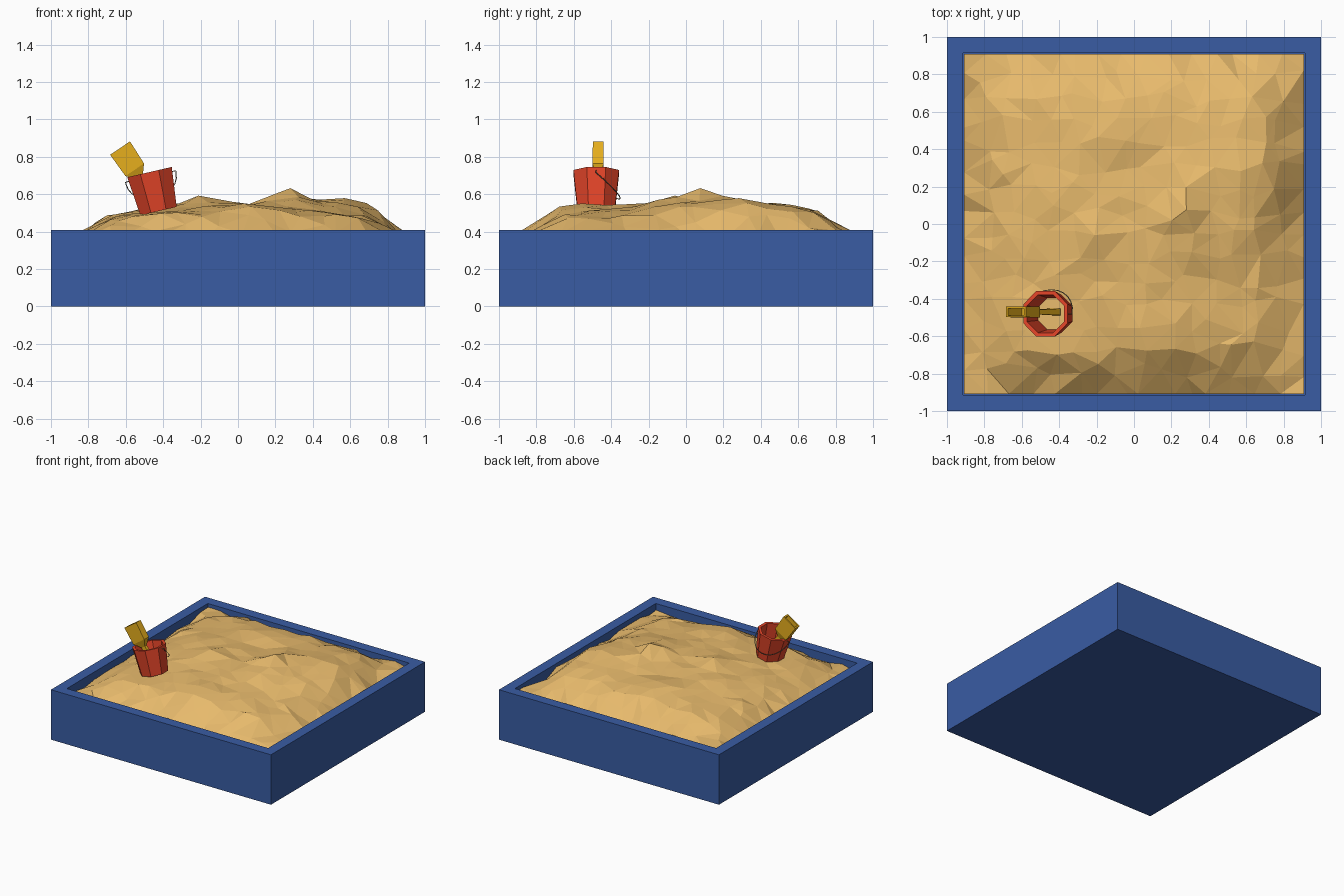
import bpy, bmesh, math, random
from mathutils import Matrix, Vector

random.seed(11)
cube = bpy.data.objects.get("Cube")
if cube:
    bpy.data.objects.remove(cube, do_unlink=True)


def material(name, rgb):
    m = bpy.data.materials.new(name)
    m.use_nodes = True
    m.diffuse_color = (*rgb, 1)
    m.node_tree.nodes["Principled BSDF"].inputs["Base Color"].default_value = (*rgb, 1)
    return m


BLUE = material("blue_paint", (0.041, 0.107, 0.37))
SAND = material("sand", (0.80, 0.49, 0.15))
RED = material("red_plastic", (0.78, 0.06, 0.022))
YELLOW = material("yellow_plastic", (0.78, 0.42, 0.012))
WIRE = material("grey_wire", (0.24, 0.21, 0.13))


def finish(bm, name, mat, matrix=Matrix()):
    bmesh.ops.recalc_face_normals(bm, faces=bm.faces)
    mesh = bpy.data.meshes.new(name)
    bm.to_mesh(mesh)
    bm.free()
    mesh.materials.append(mat)
    ob = bpy.data.objects.new(name, mesh)
    ob.matrix_world = matrix
    bpy.context.collection.objects.link(ob)
    return ob


def loft(name, mat, rings, matrix, closed=False, caps=(False, False)):
    """Skin a list of equal-length point rings."""
    bm = bmesh.new()
    loops = [[bm.verts.new(p) for p in ring] for ring in rings]
    pairs = list(zip(loops, loops[1:] + loops[:1])) if closed else list(zip(loops, loops[1:]))
    for a, b in pairs:
        n = len(a)
        for i in range(n):
            j = (i + 1) % n
            bm.faces.new((a[i], a[j], b[j], b[i]))
    for cap, loop in zip(caps, (loops[0], loops[-1])):
        if cap:
            bm.faces.new(loop)
    return finish(bm, name, mat, matrix)


def square(x, y, z):
    return [(-x, -y, z), (x, -y, z), (x, y, z), (-x, y, z)]


def octagon(r, z):
    return [(r * math.cos(math.pi * (i + 0.5) / 4), r * math.sin(math.pi * (i + 0.5) / 4), z)
            for i in range(8)]


# Tray with thick walls and a floor
loft("sandbox_tray", BLUE,
     [square(1, 1, 0), square(1, 1, 0.41), square(0.915, 0.915, 0.41), square(0.915, 0.915, 0.06)],
     Matrix(), caps=(True, True))

# Sand: coarse heights (front row first), blended over a jittered triangle grid
heights = [
    (.34, .35, .37, .36, .35, .37, .34),
    (.34, .46, .51, .53, .51, .48, .35),
    (.35, .49, .53, .54, .54, .49, .35),
    (.34, .50, .56, .55, .59, .54, .35),
    (.34, .50, .54, .53, .56, .56, .36),
    (.36, .49, .53, .54, .53, .53, .36),
    (.36, .37, .36, .35, .36, .38, .36),
]
# Local crests: x, y, height, radius
crests = [(0.25, 0.08, 0.062, 0.1), (0.71, 0.22, 0.033, 0.14), (-0.2, -0.08, 0.038, 0.09),
          (0.1, -0.66, 0.03, 0.13), (-0.2, 0.5, 0.017, 0.15), (-0.5, -0.58, 0.025, 0.13)]


def sand_height(x, y):
    u, v = [min(max((c + 0.9) / 0.3, 0), 5.999) for c in (x, y)]
    i, j = int(u), int(v)
    u, v = u - i, v - j
    low = heights[j][i] * (1 - u) + heights[j][i + 1] * u
    high = heights[j + 1][i] * (1 - u) + heights[j + 1][i + 1] * u
    h = low * (1 - v) + high * v
    # Fuller shoulders just inside the walls
    edge = 0.9 - max(abs(x), abs(y))
    h += 0.033 * math.exp(-((edge - 0.18) / 0.08) ** 2)
    return h + sum(a * math.exp(-((x - cx) ** 2 + (y - cy) ** 2) / r ** 2)
                   for cx, cy, a, r in crests)


bm = bmesh.new()
bmesh.ops.create_grid(bm, x_segments=15, y_segments=15, size=0.908)
for v in bm.verts:
    rim = max(abs(v.co.x), abs(v.co.y)) > 0.9
    for axis in (0, 1):
        if abs(v.co[axis]) < 0.9:
            v.co[axis] += random.uniform(-0.042, 0.042)
    rough = 0.03 if rim else 0.011
    v.co.z = sand_height(v.co.x, v.co.y) + random.uniform(-rough, rough)
bmesh.ops.triangulate(bm, faces=bm.faces)
sand = finish(bm, "sand_mound", SAND)
if sand.data.polygons[0].normal.z < 0:
    sand.data.flip_normals()

# Bucket: open octagonal shell, leaning left and resting in the sand
lean = Matrix.Translation((-0.425, -0.48, 0.51)) @ Matrix.Rotation(math.radians(-13), 4, "Y")
loft("bucket", RED,
     [octagon(0.108, 0), octagon(0.132, 0.214), octagon(0.11, 0.214), octagon(0.09, 0)],
     lean, closed=True)

# Sand showing inside the bucket
loft("bucket_sand", SAND, [octagon(0.094, 0.01), octagon(0.095, 0.022)], lean, caps=(True, True))

# Thin wire handle dropped against the back of the bucket
curve = bpy.data.curves.new("bucket_handle", "CURVE")
curve.dimensions = "3D"
curve.bevel_depth = 0.0028
curve.bevel_resolution = 0
droop = math.radians(40)
path = [Vector((0.116, 0, 0.19)), Vector((0.139, 0, 0.19))]
for k in range(13):
    t = math.pi * k / 12
    reach = 0.168 * math.sin(t)
    path.append(Vector((0.137 * math.cos(t), reach * math.cos(droop), 0.178 - reach * math.sin(droop))))
path += [Vector((-0.137, 0, 0.19)), Vector((-0.116, 0, 0.19))]
spline = curve.splines.new("POLY")
spline.points.add(len(path) - 1)
for p, co in zip(spline.points, path):
    p.co = (*co, 1)
curve.materials.append(WIRE)
handle = bpy.data.objects.new("bucket_handle", curve)
handle.matrix_world = lean
bpy.context.collection.objects.link(handle)

# Toy spade: hollow open-ended head, sloping shoulder and shaft with a flared foot
tilt = Matrix.Translation((-0.555, -0.47, 0.735)) @ Matrix.Rotation(math.radians(-34), 4, "Y")
loft("spade", YELLOW,
     [square(0.035, 0.018, -0.24), square(0.018, 0.012, -0.055), square(0.06, 0.03, -0.005),
      square(0.064, 0.028, 0.135), square(0.052, 0.018, 0.135), square(0.048, 0.018, 0.01)],
     tilt, caps=(True, True))
